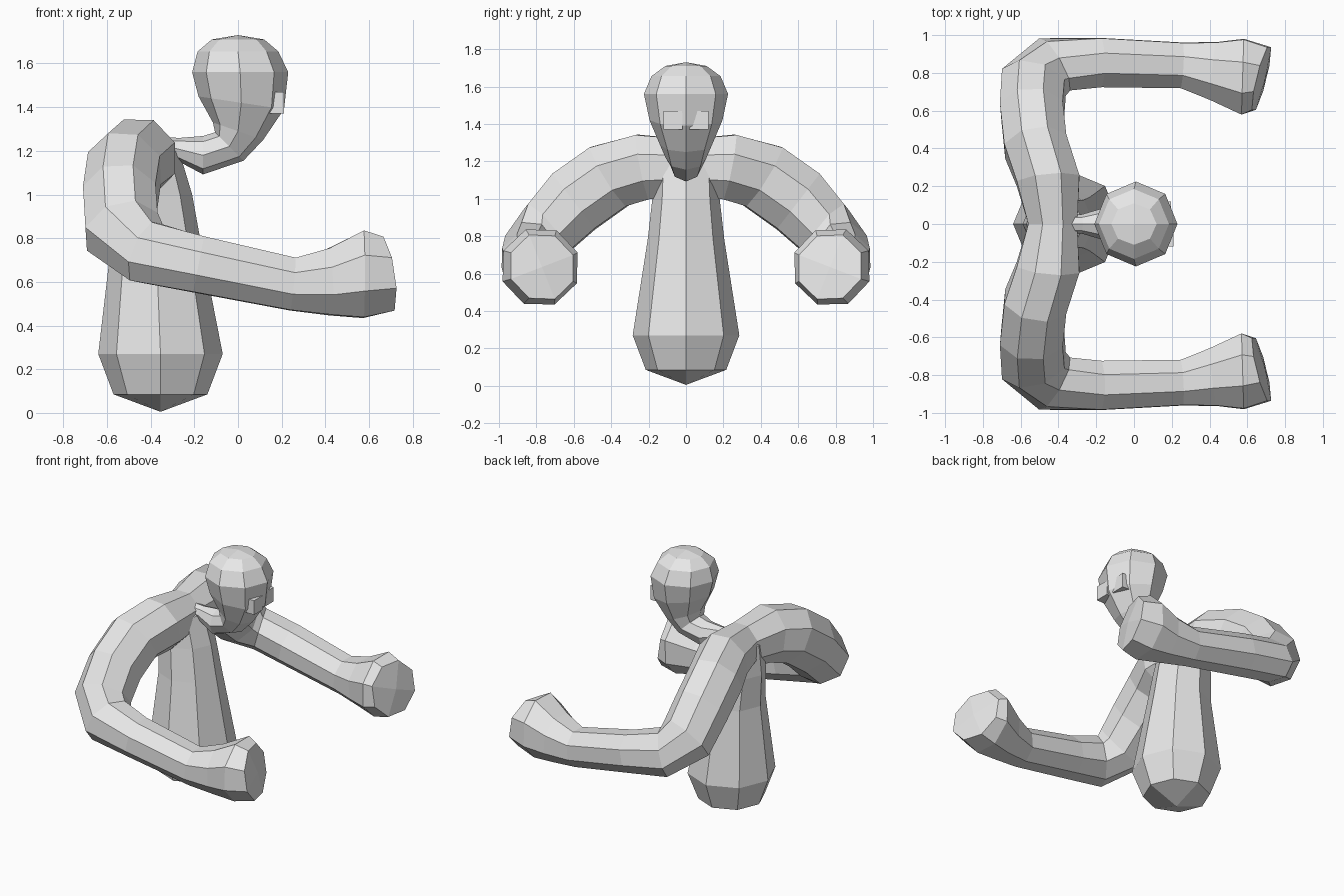
import bpy, bmesh, math
from mathutils import Vector

if "Cube" in bpy.data.objects:
    bpy.data.objects.remove(bpy.data.objects["Cube"])

clay = bpy.data.materials.new("clay grey")
clay.diffuse_color = (0.8, 0.8, 0.8, 1)
clay.use_nodes = True
clay.node_tree.nodes["Principled BSDF"].inputs["Base Color"].default_value = clay.diffuse_color


def loft(name, rings, side, start=None, end=None, phase=0.0, mirror=False):
    """Eight-sided tube. rings: (centre, tangent, side radius, other radius).
    start / end: optional pole points closing the tube with four quads."""
    bm = bmesh.new()
    side = Vector(side)
    loops = []
    for c, t, ra, rb in rings:
        c, t = Vector(c), Vector(t).normalized()
        side = (side - t * side.dot(t)).normalized()
        up = t.cross(side)
        loops.append([bm.verts.new(c + side * ra * math.cos(phase + i * math.pi / 4)
                                   + up * rb * math.sin(phase + i * math.pi / 4))
                      for i in range(8)])
    for a, b in zip(loops, loops[1:]):
        for i in range(8):
            j = (i + 1) % 8
            bm.faces.new((a[i], a[j], b[j], b[i]))
    for pole, loop in ((start, loops[0]), (end, loops[-1])):
        if pole:
            p = bm.verts.new(pole)
            for i in range(0, 8, 2):
                bm.faces.new((p, loop[i], loop[i + 1], loop[(i + 2) % 8]))
    bmesh.ops.recalc_face_normals(bm, faces=bm.faces)
    me = bpy.data.meshes.new(name)
    bm.to_mesh(me)
    bm.free()
    me.materials.append(clay)
    ob = bpy.data.objects.new(name, me)
    bpy.context.collection.objects.link(ob)
    if mirror:
        m = ob.modifiers.new("mirror", 'MIRROR')
        m.use_axis = (False, True, False)
    return ob


UP = (0, 0, 1)

# Body: bulging base tapering up into the shoulders
loft("body", [((-.355, 0, .085), UP, .215, .215),
              ((-.355, 0, .27), UP, .285, .285),
              ((-.375, 0, .78), UP, .205, .205),
              ((-.40, 0, 1.0), UP, .19, .18),
              ((-.42, 0, 1.2), UP, .15, .17)],
     (1, 0, 0), start=(-.355, 0, .005), end=(-.43, 0, 1.3))

# Arms: shoulder, elbow, forearm and clubbed hand, mirrored across the body
loft("arms", [((-.43, 0, 1.17), (0, 1, 0), .14, .16),
              ((-.455, .23, 1.17), (-.1, 1, -.2), .18, .19),
              ((-.52, .41, 1.12), (-.15, .8, -.5), .18, .20),
              ((-.54, .60, .985), (0, .8, -.62), .18, .20),
              ((-.53, .75, .83), (.25, .75, -.6), .185, .18),
              ((-.42, .845, .735), (1, .5, -.3), .17, .14),
              ((-.18, .855, .68), (1, 0, -.2), .14, .14),
              ((.25, .84, .59), (1, -.05, -.1), .13, .13),
              ((.42, .81, .60), (1, -.1, .05), .165, .165),
              ((.575, .78, .635), (1, -.03, 0), .215, .215),
              ((.675, .77, .635), (1, -.25, .15), .185, .185)],
     (1, 0, 0), end=(.695, .77, .635), phase=math.pi / 8, mirror=True)

# Head and neck: thin neck bending forward, then up into a round skull
loft("head", [((-.42, 0, 1.22), (1, 0, 0), .05, .05),
              ((-.28, 0, 1.21), (1, 0, -.2), .05, .05),
              ((-.16, 0, 1.18), (1, 0, 0), .085, .088),
              ((-.04, 0, 1.22), (1, 0, 1), .11, .092),
              ((.0, 0, 1.29), (.35, 0, 1), .14, .122),
              ((.015, 0, 1.42), (.15, 0, 1), .195, .198),
              ((.01, 0, 1.56), (0, 0, 1), .225, .22),
              ((.0, 0, 1.655), (0, 0, 1), .185, .185),
              ((.0, 0, 1.71), (0, 0, 1), .11, .12)],
     (0, 1, 0), end=(0, 0, 1.73))

# Eyes: small blocks sunk into the face
for s, name, x in ((-1, "left_eye", .16), (1, "right_eye", .145)):
    bpy.ops.mesh.primitive_cube_add(size=.1, location=(x, s * .07, 1.42))
    eye = bpy.context.object
    eye.name = name
    eye.data.materials.append(clay)
